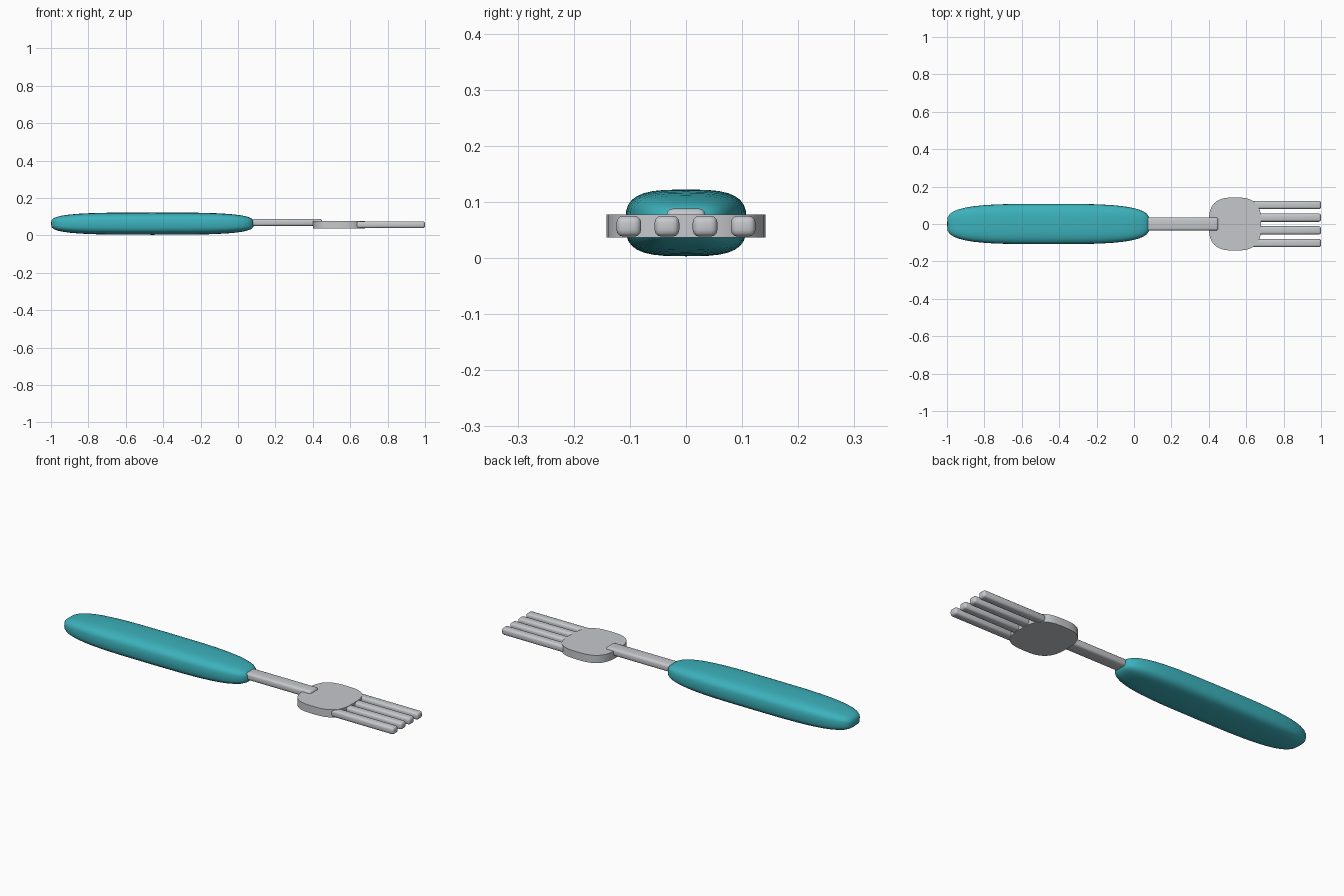
import bpy, bmesh, math

if "Cube" in bpy.data.objects:
    bpy.data.objects.remove(bpy.data.objects["Cube"])


def material(name, rgb):
    m = bpy.data.materials.new(name)
    m.diffuse_color = (*rgb, 1)
    m.use_nodes = True
    m.node_tree.nodes["Principled BSDF"].inputs["Base Color"].default_value = m.diffuse_color
    return m


TEAL = material("teal_plastic", (0.045, 0.44, 0.50))
STEEL = material("brushed_steel", (0.56, 0.575, 0.60))


def spow(v, e):
    return math.copysign(abs(v) ** e, v)


def superellipse(rx, ry, power, n):
    """Closed outline of a rounded rectangle-like ellipse."""
    e = 2 / power
    return [(rx * spow(math.cos(2 * math.pi * i / n), e),
             ry * spow(math.sin(2 * math.pi * i / n), e)) for i in range(n)]


def finish(name, bm, mat, angle=35):
    bmesh.ops.recalc_face_normals(bm, faces=bm.faces)
    me = bpy.data.meshes.new(name)
    bm.to_mesh(me)
    bm.free()
    ob = bpy.data.objects.new(name, me)
    bpy.context.collection.objects.link(ob)
    me.materials.append(mat)
    bpy.ops.object.select_all(action='DESELECT')
    ob.select_set(True)
    bpy.context.view_layer.objects.active = ob
    bpy.ops.object.shade_smooth_by_angle(angle=math.radians(angle))
    return ob


def rounded_bar(name, x, y, z, radius, mat):
    """Box between the given ranges with rounded edges."""
    bm = bmesh.new()
    bmesh.ops.create_cube(bm, size=1)
    for v in bm.verts:
        v.co = [(a + b) / 2 + c * (b - a) for (a, b), c in zip((x, y, z), v.co)]
    bmesh.ops.bevel(bm, geom=bm.edges[:], offset=radius, segments=3,
                    profile=0.5, affect='EDGES')
    return finish(name, bm, mat, 40)


# Handle: rounded grip lofted from cross-sections along x
bm = bmesh.new()
SIDES, STEPS, POWER = 32, 20, 3.4
rings = []
for k in range(1, STEPS):
    t = math.pi * k / STEPS
    x = -0.4575 - 0.5425 * spow(math.cos(t), 2 / POWER)
    s = math.sin(t) ** (2 / POWER)
    rings.append([bm.verts.new((x, y, 0.0625 + z)) for y, z in
                  superellipse(0.108 * s, 0.0595 * s, 3.2, SIDES)])
for a, b in zip(rings, rings[1:]):
    for i in range(SIDES):
        j = (i + 1) % SIDES
        bm.faces.new((a[i], a[j], b[j], b[i]))
for ring, x in ((rings[0], -1.0), (rings[-1], 0.085)):
    tip = bm.verts.new((x, 0, 0.0625))
    for i in range(SIDES):
        bm.faces.new((ring[i], ring[(i + 1) % SIDES], tip))
finish("handle", bm, TEAL, 50)

# Neck between handle and head
rounded_bar("neck", (0.0, 0.45), (-0.035, 0.035), (0.05, 0.088), 0.012, STEEL)

# Head: flat rounded plate
bm = bmesh.new()
outline = [bm.verts.new((0.54 + x, y, 0.036))
           for x, y in superellipse(0.14, 0.142, 2.9, 48)]
base = bm.faces.new(outline)
top = bmesh.ops.extrude_face_region(bm, geom=[base])["geom"]
bmesh.ops.translate(bm, vec=(0, 0, 0.041),
                    verts=[g for g in top if isinstance(g, bmesh.types.BMVert)])
if not any(all(v.co.z < 0.04 for v in f.verts) for f in bm.faces):
    bm.faces.new(outline)
finish("head_plate", bm, STEEL)

# Four tines
for n in range(4):
    y = -0.102 + 0.068 * n
    rounded_bar(f"tine_{n + 1}", (0.63, 1.0), (y - 0.022, y + 0.022),
                (0.038, 0.075), 0.012, STEEL)
